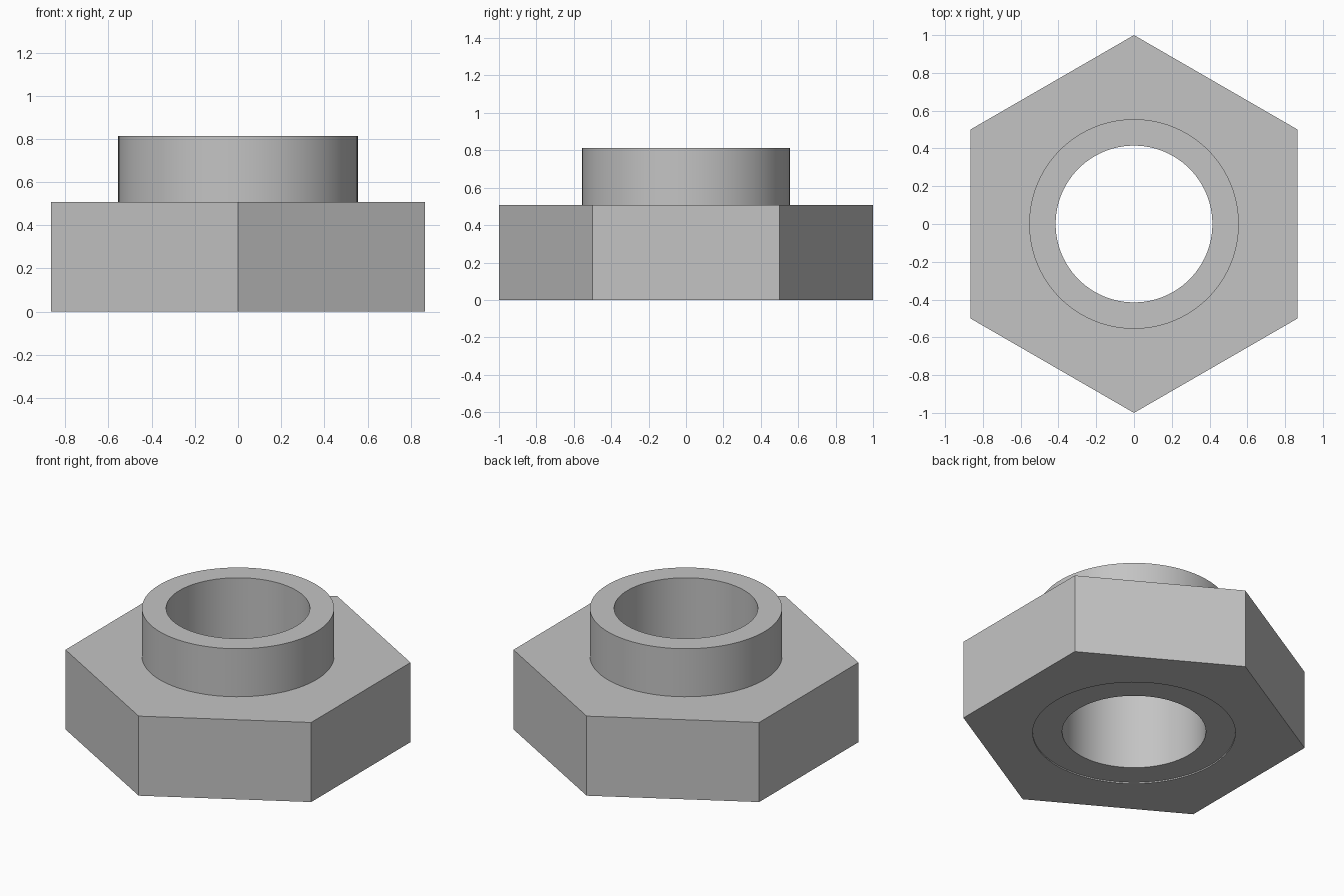
import bpy
import bmesh
import math

SEGMENTS = 96      # multiple of 12, so that hexagon corners fall on vertices

cube = bpy.data.objects.get("Cube")
if cube:
    bpy.data.objects.remove(cube, do_unlink=True)

steel = bpy.data.materials.new("grey_metal")
steel.use_nodes = True
colour = (0.55, 0.55, 0.55, 1)
steel.diffuse_color = colour
steel.node_tree.nodes["Principled BSDF"].inputs["Base Color"].default_value = colour


def hex_scale(angle):
    """Distance to a unit hexagon with corners on the y axis."""
    sector = math.pi / 3
    return math.cos(sector / 2) / math.cos((angle + sector / 2) % sector - sector / 2)


def ring(bm, radius, z, hexagonal):
    verts = []
    for i in range(SEGMENTS):
        a = math.tau * i / SEGMENTS
        r = radius * (hex_scale(a) if hexagonal else 1)
        verts.append(bm.verts.new((r * math.cos(a), r * math.sin(a), z)))
    return verts


# Closed section from the bore outwards: radius, height, hexagonal or round
section = [
    (0.415, 0.008, False),   # bore, bottom
    (0.585, 0.008, False),   # shallow recess underneath
    (0.585, 0, False),
    (1, 0, True),            # hexagonal body
    (1, 0.507, True),
    (0.555, 0.507, False),   # round collar
    (0.555, 0.813, False),
    (0.415, 0.813, False),   # bore, top
]

bm = bmesh.new()
rings = [ring(bm, *point) for point in section]
for k, lower in enumerate(rings):
    upper = rings[(k + 1) % len(rings)]
    for i in range(SEGMENTS):
        j = (i + 1) % SEGMENTS
        bm.faces.new((lower[i], lower[j], upper[j], upper[i]))
bmesh.ops.recalc_face_normals(bm, faces=bm.faces)

mesh = bpy.data.meshes.new("collared_hex_nut")
bm.to_mesh(mesh)
bm.free()
mesh.materials.append(steel)
nut = bpy.data.objects.new("collared_hex_nut", mesh)
bpy.context.collection.objects.link(nut)

# Smooth round walls, sharp edges
bpy.ops.object.select_all(action="DESELECT")
nut.select_set(True)
bpy.context.view_layer.objects.active = nut
bpy.ops.object.shade_smooth_by_angle(angle=math.radians(30))
